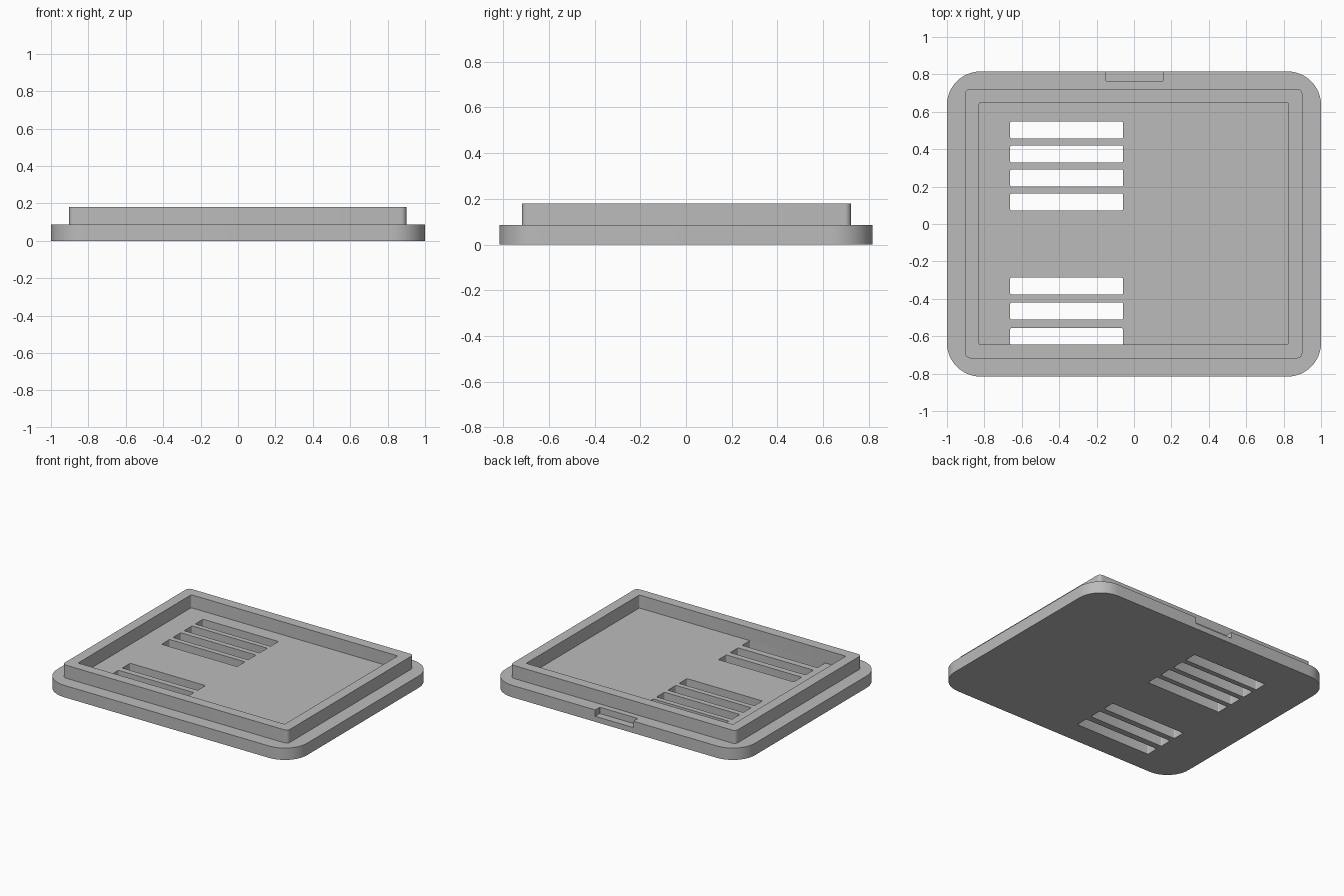
import bpy, bmesh, math

old = bpy.data.objects.get("Cube")
if old:
    bpy.data.objects.remove(old, do_unlink=True)

grey = bpy.data.materials.new("plain grey")
grey.use_nodes = True
grey.diffuse_color = (0.5, 0.5, 0.5, 1)
grey.node_tree.nodes["Principled BSDF"].inputs["Base Color"].default_value = (0.5, 0.5, 0.5, 1)


def slab(name, x0, x1, y0, y1, z0, z1, radius, steps):
    """Upright block with rounded vertical corners."""
    bm = bmesh.new()
    corners = [(x1 - radius, y1 - radius), (x0 + radius, y1 - radius),
               (x0 + radius, y0 + radius), (x1 - radius, y0 + radius)]
    ring = []
    for i, (cx, cy) in enumerate(corners):
        for s in range(steps + 1):
            a = math.pi / 2 * (i + s / steps)
            ring.append(bm.verts.new((cx + radius * math.cos(a), cy + radius * math.sin(a), z0)))
    face = bm.faces.new(ring)
    top = bmesh.ops.extrude_face_region(bm, geom=[face])["geom"]
    verts = [v for v in top if isinstance(v, bmesh.types.BMVert)]
    bmesh.ops.translate(bm, verts=verts, vec=(0, 0, z1 - z0))
    bmesh.ops.recalc_face_normals(bm, faces=bm.faces)
    mesh = bpy.data.meshes.new(name)
    bm.to_mesh(mesh)
    bm.free()
    mesh.materials.append(grey)
    obj = bpy.data.objects.new(name, mesh)
    bpy.context.collection.objects.link(obj)
    return obj


def cut(target, cutter):
    """Subtract the cutter, then discard it."""
    mod = target.modifiers.new("cut", 'BOOLEAN')
    mod.operation = 'DIFFERENCE'
    mod.solver = 'EXACT'
    mod.object = cutter
    bpy.context.view_layer.objects.active = target
    bpy.ops.object.modifier_apply(modifier=mod.name)
    bpy.data.objects.remove(cutter, do_unlink=True)


BASE_TOP, RIM_TOP = 0.086, 0.18

# Base plate with large rounded corners
base = slab("base_plate", -1, 1, -0.816, 0.816, 0, BASE_TOP, 0.18, 12)

# Ventilation slots in two groups
for y in (0.502, 0.375, 0.246, 0.118, -0.332, -0.465, -0.602):
    cut(base, slab("slot_cutter", -0.662, -0.059, y - 0.045, y + 0.045, -0.1, 0.2, 0.006, 3))

# Latch notch in the top of the back edge
cut(base, slab("notch_cutter", -0.15, 0.155, 0.764, 0.9, 0.04, 0.2, 0.003, 1))

# Raised rim with a hollow middle
rim = slab("raised_rim", -0.903, 0.9, -0.718, 0.722, BASE_TOP, RIM_TOP, 0.028, 6)
cut(rim, slab("hollow_cutter", -0.828, 0.825, -0.645, 0.648, 0, 0.3, 0.008, 3))

# Smooth the rounded corners, keep the edges sharp
for obj in (base, rim):
    bpy.ops.object.select_all(action='DESELECT')
    obj.select_set(True)
    bpy.context.view_layer.objects.active = obj
    bpy.ops.object.shade_smooth_by_angle(angle=math.radians(35))
